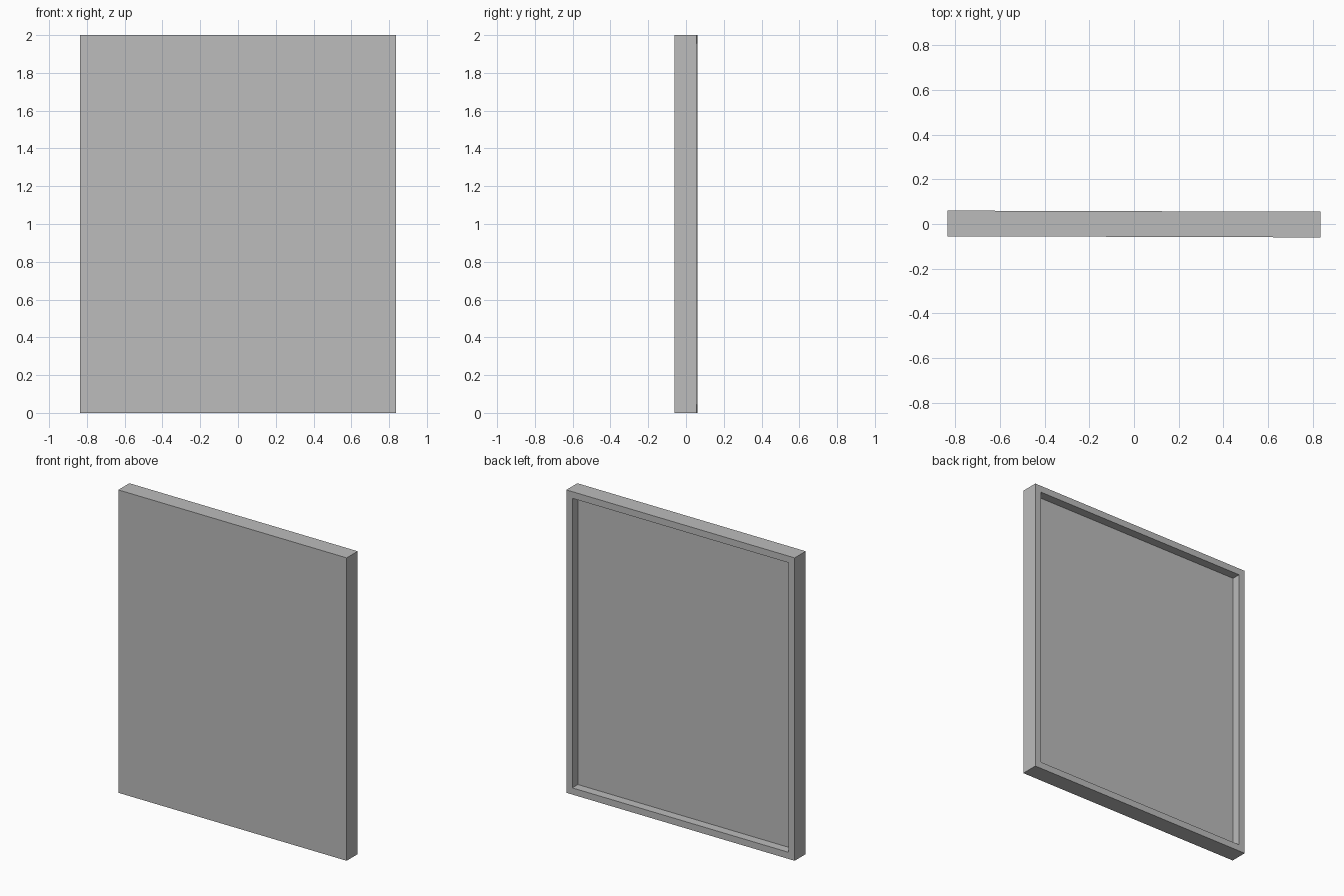
import bpy, bmesh
from mathutils import Matrix

if "Cube" in bpy.data.objects:
    bpy.data.objects.remove(bpy.data.objects["Cube"])

W, T, H = 1.672, 0.115, 2.0      # width, thickness, height
BORDER, DEPTH = 0.044, 0.058     # rim width and recess depth
TILT = -0.003                    # the panel sits very slightly turned

grey = bpy.data.materials.new("plain grey")
grey.diffuse_color = (0.5, 0.5, 0.5, 1)
grey.use_nodes = True
grey.node_tree.nodes["Principled BSDF"].inputs["Base Color"].default_value = grey.diffuse_color

# Solid slab standing on the ground
bm = bmesh.new()
bmesh.ops.create_cube(bm, size=1, matrix=Matrix.Translation((0, 0, H / 2)) @ Matrix.Diagonal((W, T, H, 1)))

# Back face: inset a rim, then push the inner face in to form the tray
bm.normal_update()
back = max(bm.faces, key=lambda f: f.normal.y)
bmesh.ops.inset_region(bm, faces=[back], thickness=BORDER, use_even_offset=True)
floor = bmesh.ops.extrude_discrete_faces(bm, faces=[back])["faces"][0]
bmesh.ops.translate(bm, verts=floor.verts, vec=(0, -DEPTH, 0))

bm.transform(Matrix.Rotation(TILT, 4, 'Z'))
bmesh.ops.recalc_face_normals(bm, faces=bm.faces)

mesh = bpy.data.meshes.new("panel")
bm.to_mesh(mesh)
bm.free()
mesh.materials.append(grey)
bpy.context.collection.objects.link(bpy.data.objects.new("recessed_panel", mesh))
